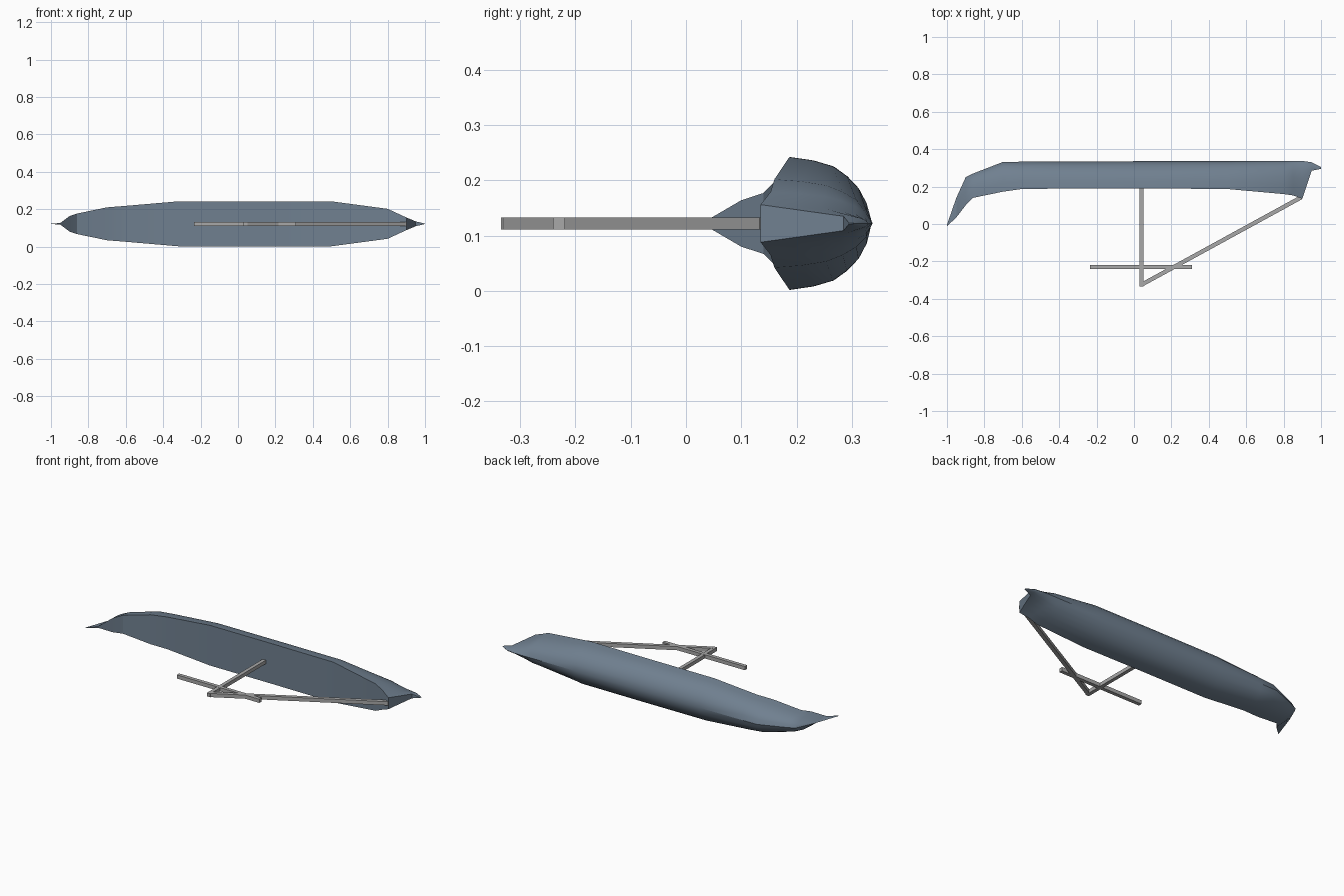
import bpy, bmesh, math
from mathutils import Vector

if "Cube" in bpy.data.objects:
    bpy.data.objects.remove(bpy.data.objects["Cube"], do_unlink=True)

MID = 0.122


def material(name, rgb):
    m = bpy.data.materials.new(name)
    m.use_nodes = True
    m.diffuse_color = (*rgb, 1)
    m.node_tree.nodes["Principled BSDF"].inputs["Base Color"].default_value = (*rgb, 1)
    return m


slate = material("slate blue grey", (0.162, 0.216, 0.279))
grey = material("light grey", (0.397, 0.397, 0.397))


def add_object(name, bm, mat):
    bmesh.ops.recalc_face_normals(bm, faces=bm.faces)
    mesh = bpy.data.meshes.new(name)
    bm.to_mesh(mesh)
    bm.free()
    mesh.materials.append(mat)
    ob = bpy.data.objects.new(name, mesh)
    bpy.context.collection.objects.link(ob)
    return ob


# Hull lying on its side: x, deck y, keel y, half width
stations = [
    (-1.0, -0.012, -0.004, 0.001), (-0.95, 0.035, 0.14, 0.004),
    (-0.90, 0.10, 0.25, 0.042), (-0.86, 0.14, 0.27, 0.055),
    (-0.70, 0.173, 0.332, 0.088), (-0.60, 0.187, 0.333, 0.096),
    (-0.32, 0.19, 0.334, 0.12), (0.10, 0.19, 0.336, 0.12),
    (0.50, 0.187, 0.336, 0.12), (0.80, 0.16, 0.337, 0.08),
    (0.85, 0.153, 0.338, 0.057), (0.90, 0.135, 0.337, 0.034),
    (0.95, 0.285, 0.33, 0.013), (1.0, 0.295, 0.305, 0.001),
]
# Half section from deck edge to keel: depth fraction, width fraction
half = [(0, 1), (0.28, 0.95), (0.53, 0.86), (0.7, 0.71),
        (0.84, 0.53), (0.94, 0.3), (1, 0)]
section = half + [(d, -w) for d, w in reversed(half[:-1])]

bm = bmesh.new()
rings = [[bm.verts.new((x, deck + (keel - deck) * d, MID + wide * w))
          for d, w in section] for x, deck, keel, wide in stations]
n = len(section)
for a, b in zip(rings, rings[1:]):
    for i in range(n):
        j = (i + 1) % n
        bm.faces.new((a[i], a[j], b[j], b[i]))
bm.faces.new(rings[0])
bm.faces.new(rings[-1])
hull = add_object("hull", bm, slate)
bpy.context.view_layer.objects.active = hull
hull.select_set(True)
bpy.ops.object.shade_smooth_by_angle(angle=math.radians(30))
hull.select_set(False)


# Square bar between two points in the x-y plane
def bar(name, start, end, thick=0.022):
    p, q = Vector((*start, MID)), Vector((*end, MID))
    along = (q - p).normalized()
    side = along.cross(Vector((0, 0, 1))) * thick / 2
    up = Vector((0, 0, thick / 2))
    bm = bmesh.new()
    ends = [[bm.verts.new(c + side * s + up * u)
             for s, u in ((1, 1), (-1, 1), (-1, -1), (1, -1))] for c in (p, q)]
    for i in range(4):
        j = (i + 1) % 4
        bm.faces.new((ends[0][i], ends[0][j], ends[1][j], ends[1][i]))
    for ring in ends:
        bm.faces.new(ring)
    return add_object(name, bm, grey)


bar("mast", (0.04, 0.20), (0.04, -0.335), 0.0215)
bar("cross_yard", (-0.236, -0.23), (0.31, -0.23))
bar("stern_stay", (0.045, -0.322), (0.895, 0.143))
